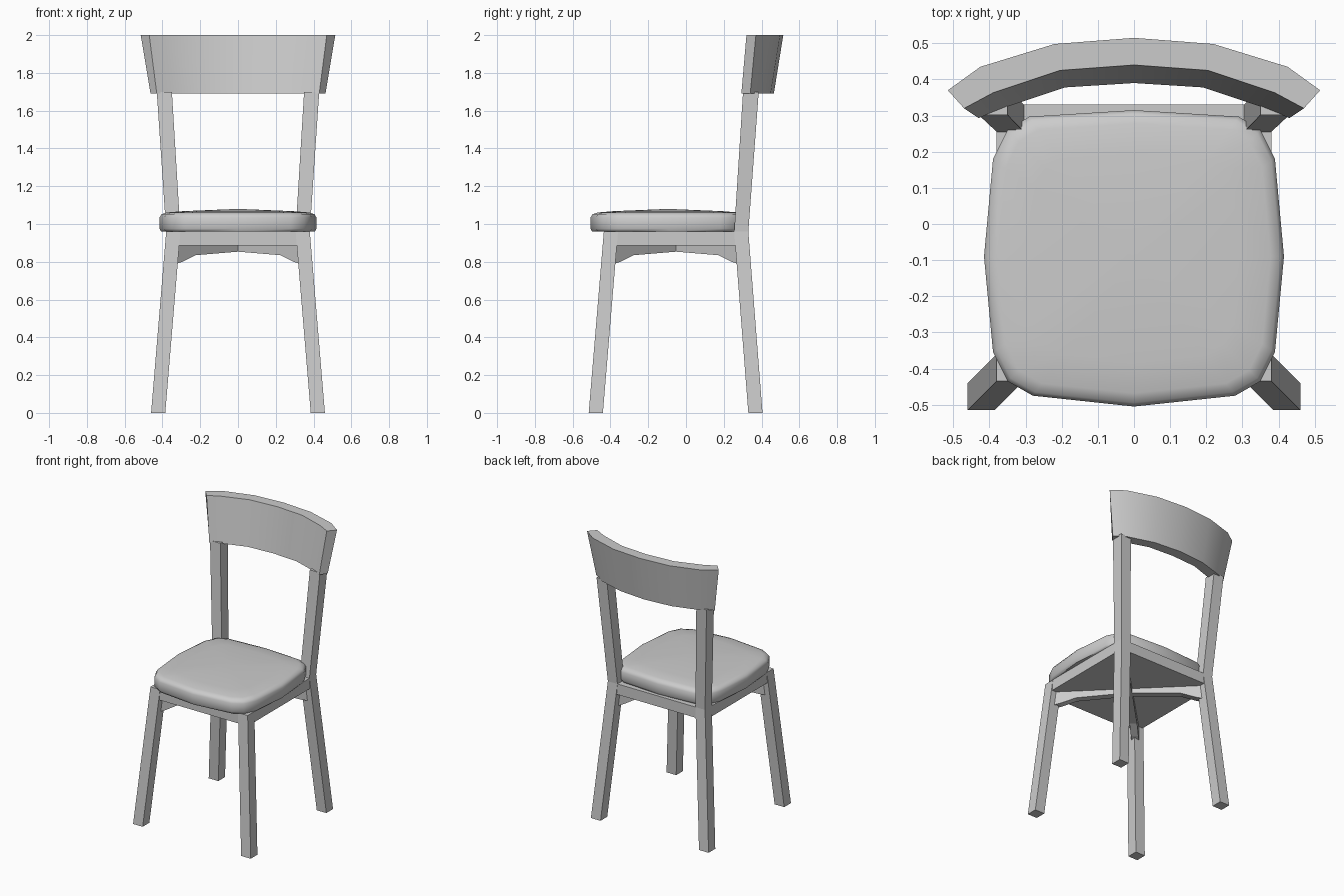
import bpy, bmesh, math

if "Cube" in bpy.data.objects:
    bpy.data.objects.remove(bpy.data.objects["Cube"])


def loft(name, rings, smooth=None, mirror=False):
    """Skin a list of equal-length point rings and cap both ends."""
    bm = bmesh.new()
    rows = [[bm.verts.new(p) for p in ring] for ring in rings]
    n = len(rows[0])
    for a, b in zip(rows, rows[1:]):
        for i in range(n):
            j = (i + 1) % n
            bm.faces.new((a[i], a[j], b[j], b[i]))
    bm.faces.new(rows[0][::-1])
    top = bm.faces.new(rows[-1])
    if name == "seat_cushion":
        # crown the cushion top with a raised centre
        centre = bmesh.ops.poke(bm, faces=[top])["verts"][0]
        centre.co = (0, -0.095, 1.08)
    bmesh.ops.recalc_face_normals(bm, faces=bm.faces)
    mesh = bpy.data.meshes.new(name)
    bm.to_mesh(mesh)
    bm.free()
    obj = bpy.data.objects.new(name, mesh)
    bpy.context.collection.objects.link(obj)
    if smooth:
        bpy.ops.object.select_all(action='DESELECT')
        obj.select_set(True)
        bpy.context.view_layer.objects.active = obj
        bpy.ops.object.shade_smooth_by_angle(angle=math.radians(smooth))
    if mirror:
        obj.modifiers.new("mirror", 'MIRROR')
    return obj


def rect(x0, x1, y0, y1, z):
    return [(x0, y0, z), (x1, y0, z), (x1, y1, z), (x0, y1, z)]


# splayed legs
loft("front_leg", [rect(0.385, 0.46, -0.515, -0.44, 0),
                   rect(0.305, 0.38, -0.435, -0.36, 0.96)], mirror=True)
loft("back_leg", [rect(0.385, 0.46, 0.33, 0.405, 0),
                  rect(0.305, 0.38, 0.255, 0.33, 0.96)], mirror=True)

# back posts, running into the underside of the backrest
loft("back_post", [rect(0.305, 0.38, 0.255, 0.33, 0.96),
                   rect(0.35, 0.43, 0.302, 0.385, 1.70)], mirror=True)

# seat frame slab
loft("seat_frame", [rect(-0.38, 0.38, -0.435, 0.33, 0.885),
                    rect(-0.38, 0.38, -0.435, 0.33, 0.96)])

# arched diagonal braces crossing under the seat
brace = []
for x, z in [(-0.34, 0.79), (-0.31, 0.80), (-0.24, 0.835), (0, 0.855),
             (0.24, 0.835), (0.31, 0.80), (0.34, 0.79)]:
    y, t = x - 0.053, 0.017
    brace.append([(x - t, y + t, z), (x + t, y - t, z),
                  (x + t, y - t, 0.89), (x - t, y + t, 0.89)])
loft("cross_brace", brace, mirror=True)

# curved backrest: per station front-bottom, back-bottom, back-top, front-top
half = [((0, 0.39), (0, 0.465), (0, 0.515), (0, 0.44)),
        ((0.19, 0.378), (0.20, 0.448), (0.22, 0.498), (0.205, 0.425)),
        ((0.35, 0.325), (0.385, 0.392), (0.425, 0.435), (0.39, 0.363)),
        ((0.43, 0.293), (0.463, 0.34), (0.515, 0.37), (0.47, 0.32))]
heights = (1.69, 1.69, 2.0, 2.0)
stations = [(s, h) for s, h in [(-1, h) for h in half[:0:-1]] + [(1, h) for h in half]]
loft("backrest", [[(s * x, y, z) for (x, y), z in zip(h, heights)]
                  for s, h in stations], smooth=30)

# padded seat cushion
side = [(0, -0.505), (0.28, -0.475), (0.35, -0.435), (0.39, -0.355), (0.415, -0.09),
        (0.39, 0.18), (0.35, 0.26), (0.29, 0.297), (0, 0.315)]
outline = side + [(-x, y) for x, y in side[-2:0:-1]]
layers = [(0.98, 0.96), (1.0, 0.975), (1.0, 1.035), (0.975, 1.052), (0.91, 1.061), (0.7, 1.068)]
loft("seat_cushion", [[(x * s, -0.095 + (y + 0.095) * s, z) for x, y in outline]
                      for s, z in layers], smooth=60)
